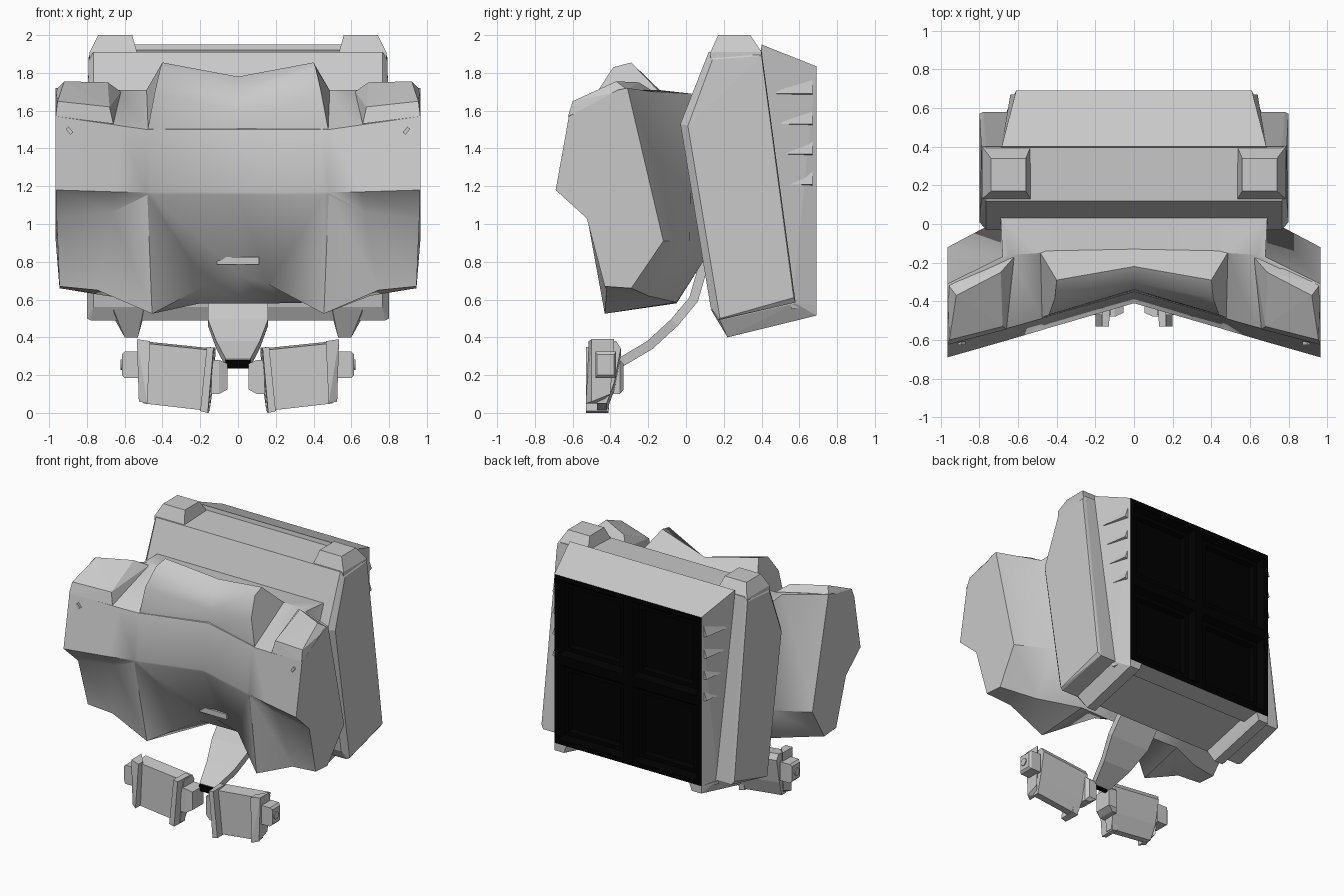
import bpy, bmesh, math
from mathutils import Vector

if "Cube" in bpy.data.objects:
    bpy.data.objects.remove(bpy.data.objects["Cube"])


def material(name, rgb):
    m = bpy.data.materials.new(name)
    m.diffuse_color = (*rgb, 1)
    m.use_nodes = True
    m.node_tree.nodes["Principled BSDF"].inputs["Base Color"].default_value = m.diffuse_color
    return m


GREY = material("light_grey", (0.59, 0.59, 0.59))
BLACK = material("black", (0, 0, 0))


def finish(name, bm, mat=GREY, smooth=None):
    me = bpy.data.meshes.new(name)
    bm.to_mesh(me)
    bm.free()
    me.materials.append(mat)
    ob = bpy.data.objects.new(name, me)
    bpy.context.collection.objects.link(ob)
    if smooth:
        bpy.ops.object.select_all(action='DESELECT')
        ob.select_set(True)
        bpy.context.view_layer.objects.active = ob
        bpy.ops.object.shade_smooth_by_angle(angle=math.radians(smooth))
    return ob


def flip(p):
    return (-p[0], p[1], p[2])


def hull_mesh(groups):
    """Convex solids, one per group of points."""
    bm = bmesh.new()
    for pts in groups:
        vs = [bm.verts.new(p) for p in pts]
        bmesh.ops.convex_hull(bm, input=vs)
    loose = [v for v in bm.verts if not v.link_faces]
    bmesh.ops.delete(bm, geom=loose, context='VERTS')
    bmesh.ops.dissolve_limit(bm, angle_limit=0.02, verts=bm.verts[:], edges=bm.edges[:])
    bmesh.ops.recalc_face_normals(bm, faces=bm.faces[:])
    return bm


def pair(name, pts, mat=GREY):
    """A convex solid on each side."""
    return finish(name, hull_mesh([pts, [flip(p) for p in pts]]), mat)


def span(name, pts, mat=GREY):
    """One convex solid running from side to side."""
    return finish(name, hull_mesh([pts + [flip(p) for p in pts]]), mat)


def box(x0, x1, y0, y1, z0, z1):
    return [(x, y, z) for x in (x0, x1) for y in (y0, y1) for z in (z0, z1)]


def loft(name, rings, mat=GREY, smooth=None):
    bm = bmesh.new()
    rows = [[bm.verts.new(p) for p in r] for r in rings]
    n = len(rows[0])
    for a, b in zip(rows, rows[1:]):
        for i in range(n):
            j = (i + 1) % n
            bm.faces.new((a[i], a[j], b[j], b[i]))
    bm.faces.new(rows[0][::-1])
    bm.faces.new(rows[-1])
    bmesh.ops.recalc_face_normals(bm, faces=bm.faces[:])
    return finish(name, bm, mat, smooth)


def mirrored(rings):
    return [[flip(p) for p in r] for r in reversed(rings[1:])] + rings


# Chest shell: sections from the middle outwards
# order: top, band top, band bottom, step, front hem, rear hem, low back, top back
chest = [
    [(0, -.14, 1.70), (0, -.35, 1.50), (0, -.41, 1.17), (0, -.405, 1.155),
     (0, -.24, .73), (0, -.05, .58), (0, .09, .80), (0, .03, 1.69)],
    [(.44, -.15, 1.70), (.44, -.475, 1.50), (.455, -.542, 1.17), (.455, -.535, 1.155),
     (.16, -.23, .68), (.20, -.05, .58), (.20, .09, .80), (.44, .03, 1.69)],
    [(.48, -.15, 1.71), (.48, -.49, 1.50), (.48, -.55, 1.17), (.48, -.545, 1.155),
     (.455, -.43, .525), (.42, -.05, .585), (.40, .09, .80), (.69, .03, 1.69)],
    [(.64, -.16, 1.71), (.62, -.53, 1.52), (.65, -.60, 1.17), (.67, -.50, 1.06),
     (.745, -.42, .65), (.70, -.20, .62), (.70, .02, .91), (.68, -.17, 1.70)],
    [(.965, -.36, 1.71), (.965, -.62, 1.57), (.965, -.69, 1.18), (.96, -.525, 1.03),
     (.945, -.43, .67), (.945, -.29, .66), (.965, -.12, .91), (.965, -.31, 1.72)],
]
loft("chest_shell", mirrored(chest), smooth=34)

# Raised collar with a dip in the middle
collar = [
    [(0, -.345, 1.49), (0, -.34, 1.60), (0, -.30, 1.70), (0, -.22, 1.78), (0, -.13, 1.70)],
    [(.48, -.485, 1.49), (.44, -.47, 1.70), (.41, -.385, 1.83), (.40, -.29, 1.855),
     (.49, -.14, 1.70)],
]
loft("collar", mirrored(collar), smooth=40)

# Shoulder pads, small slots and the front tag
pair("shoulder_pad", [
    (.965, -.625, 1.57), (.66, -.545, 1.53), (.62, -.17, 1.70), (.965, -.31, 1.71),
    (.955, -.60, 1.65), (.68, -.53, 1.62), (.69, -.25, 1.75), (.92, -.37, 1.755)])
pair("shoulder_slot", [(x + dx, y, z + dz) for x, z in ((.872, 1.485), (.896, 1.515))
                       for dx, dz in ((0, 0), (.015, -.012)) for y in (-.625, -.57)])
span("front_tag", [(.11, -.295, .785), (.11, -.295, .825), (0, -.285, .795), (0, -.285, .82),
                   (.11, -.22, .785), (.11, -.22, .825)])

# Backpack slab with chamfered rims
span("backpack_slab", [
    (.80, .01, 1.52), (.79, .14, 1.87), (.79, .40, 1.89), (.80, .57, .61), (.80, .18, .50),
    (.765, -.03, 1.53), (.765, .12, 1.91), (.765, .40, 1.92), (.78, .58, .585),
    (.78, .17, .49), (.765, .13, .56)])

# Rear housing, left open at the back
bm = hull_mesh([[(s * x, y, z) for s in (1, -1) for x, y, z in (
    (.685, .40, 1.95), (.66, .56, .55), (.685, .38, 1.8), (.61, .69, 1.835), (.61, .69, .57))]])
bmesh.ops.delete(bm, geom=[f for f in bm.faces if f.normal.y > .95 and f.calc_center_median().y > .68],
                 context='FACES')
finish("rear_housing", bm)

# Black rear panel with four stepped recesses
bm = bmesh.new()
xs, zs = (.61, 0, -.61), (.57, 1.2025, 1.835)
grid = [[bm.verts.new((x, .69, z)) for x in xs] for z in zs]
for i in range(2):
    for j in range(2):
        bm.faces.new((grid[i][j], grid[i][j + 1], grid[i + 1][j + 1], grid[i + 1][j]))
bm.normal_update()
for t, d in ((.05, 0), (.04, -.04), (.04, 0), (.02, -.03)):
    bmesh.ops.inset_individual(bm, faces=[f for f in bm.faces if f.normal.y > .9
                                          and f.calc_area() > .12], thickness=t, depth=d)
    bm.normal_update()
finish("rear_panel", bm, BLACK)

# Side vents on the rear housing: slanted scales
for k in range(4):
    z = 1.76 - .16 * k
    y = .47 + .025 * k
    pair("side_vent_%d" % (k + 1), [
        (.60, y, z + .07), (.60, .67, z + .05), (.60, y, z - .08), (.60, .67, z - .08),
        (.672 - .25 * (y - .47), y + .01, z - .07), (.64, .67, z - .07)])

# Backpack top caps and feet
pair("top_cap", box(.535, .785, .13, .40, 1.88, 1.91) + box(.56, .74, .17, .34, 2.0, 2.0))
pair("backpack_foot", [
    (.50, .13, .55), (.66, .13, .55), (.50, .58, .58), (.66, .58, .58),
    (.505, .18, .49), (.65, .18, .49), (.53, .22, .40), (.60, .22, .40),
    (.53, .69, .515), (.61, .69, .515), (.51, .69, .57), (.61, .69, .57)])

# Curved strap down to the hips
path = [(.11, .84, .16), (.04, .60, .16), (-.06, .48, .16), (-.19, .36, .115), (-.35, .265, .065)]
strap = []
for i, (y, z, w) in enumerate(path):
    a, b = path[max(i - 1, 0)], path[min(i + 1, len(path) - 1)]
    t = Vector((b[0] - a[0], b[1] - a[1])).normalized()
    ny, nz = t.y * .025, -t.x * .025
    strap.append([(-w, y + ny, z + nz), (w, y + ny, z + nz), (w, y - ny, z - nz), (-w, y - ny, z - nz)])
loft("strap", strap)
span("strap_tip", box(0, .065, -.372, -.345, .235, .28), BLACK)

# Hip blocks: recessed plate, rims and joint knobs
pair("hip_plate", [
    (.51, -.47, .37), (.12, -.47, .33), (.15, -.47, .01), (.50, -.47, .05),
    (.51, -.37, .38), (.12, -.37, .34), (.51, -.345, .34), (.12, -.345, .30),
    (.135, -.38, .12), (.51, -.38, .16), (.15, -.42, .01), (.50, -.42, .05)])
pair("hip_outer_rim", [
    (.465, -.515, .38), (.535, -.50, .39), (.525, -.50, .06), (.48, -.53, .05),
    (.465, -.46, .38), (.535, -.38, .39), (.525, -.40, .10), (.48, -.46, .05)])
pair("hip_inner_rim", [
    (.13, -.53, .345), (.165, -.53, .35), (.20, -.53, .01), (.16, -.53, 0),
    (.12, -.39, .345), (.165, -.39, .35), (.20, -.41, .01), (.155, -.41, 0)])
pair("hip_outer_knob", box(.52, .60, -.48, -.37, .185, .325) + box(.60, .615, -.47, -.38, .20, .31))
pair("hip_inner_knob", box(.10, .14, -.48, -.35, .10, .28) + box(.055, .12, -.46, -.33, .125, .26))
pair("hip_pin", [(x, -.43 + .028 * math.cos(a), .255 + .028 * math.sin(a))
                 for x in (.60, .622) for a in [math.tau * i / 12 for i in range(12)]])
